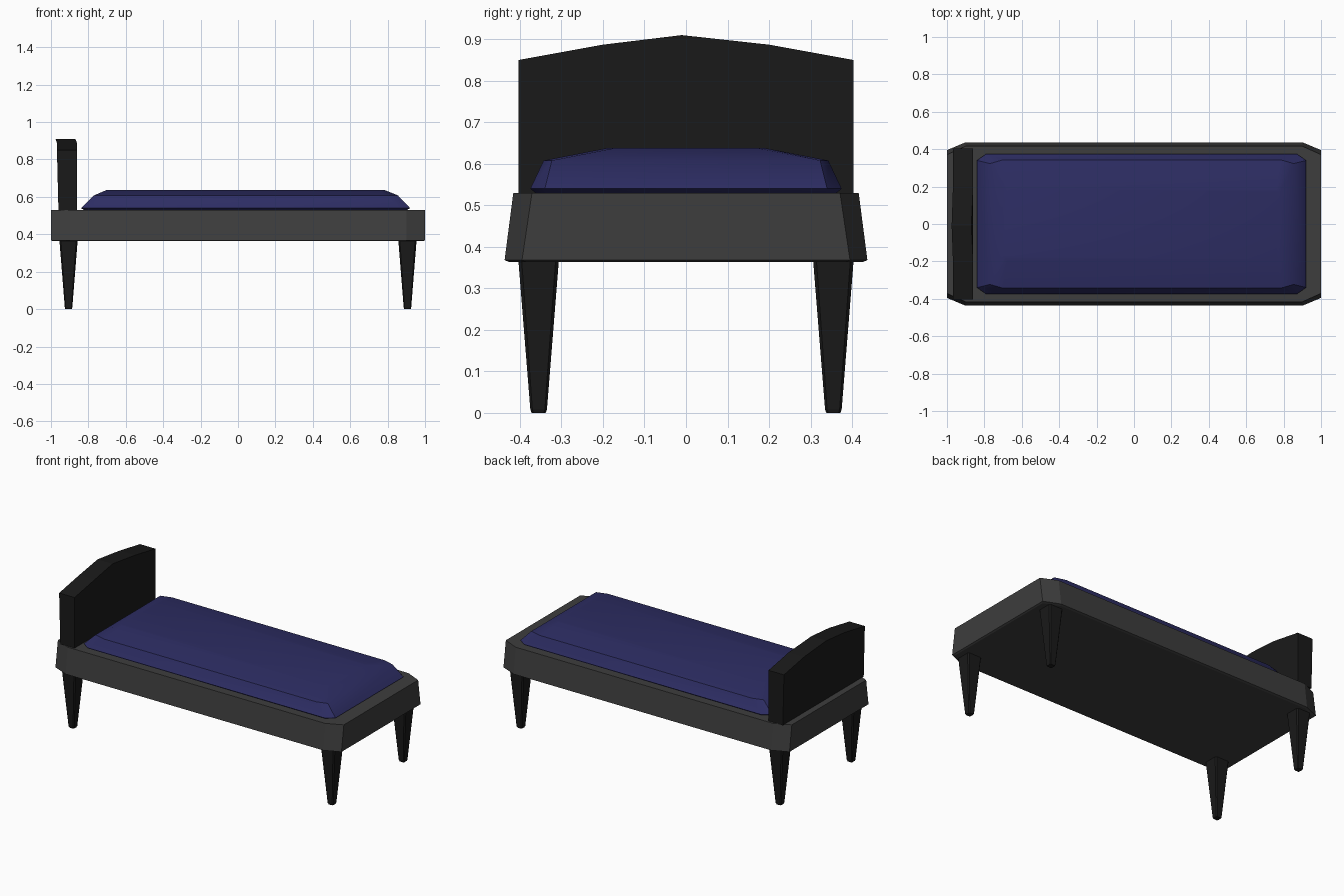
import bpy, bmesh

if "Cube" in bpy.data.objects:
    bpy.data.objects.remove(bpy.data.objects["Cube"])

DARK = (0.010, 0.010, 0.010, 1)
GREY = (0.047, 0.047, 0.047, 1)
BLUE = (0.026, 0.026, 0.125, 1)


def chamfered(x0, x1, y, cx, cy, z):
    """Rectangle ring with cut corners, counter-clockwise."""
    return [(x1, -y + cy, z), (x1, y - cy, z), (x1 - cx, y, z), (x0 + cx, y, z),
            (x0, y - cy, z), (x0, -y + cy, z), (x0 + cx, -y, z), (x1 - cx, -y, z)]


def loft(name, rings, color, offset=(0, 0, 0)):
    """Skin stacked rings and cap both ends."""
    bm = bmesh.new()
    vs = [[bm.verts.new([c + o for c, o in zip(p, offset)]) for p in r] for r in rings]
    n = len(rings[0])
    for a, b in zip(vs, vs[1:]):
        for i in range(n):
            j = (i + 1) % n
            bm.faces.new((a[i], a[j], b[j], b[i]))
    bm.faces.new(vs[0][::-1])
    bm.faces.new(vs[-1])
    bmesh.ops.recalc_face_normals(bm, faces=bm.faces)
    me = bpy.data.meshes.new(name)
    bm.to_mesh(me)
    bm.free()
    ob = bpy.data.objects.new(name, me)
    bpy.context.collection.objects.link(ob)
    mat = bpy.data.materials.new(name)
    mat.diffuse_color = color
    mat.use_nodes = True
    mat.node_tree.nodes["Principled BSDF"].inputs["Base Color"].default_value = mat.diffuse_color
    me.materials.append(mat)
    return ob


# Bed frame: long sides lean inwards, corners cut
loft("bed_frame", [chamfered(-0.99, 0.99, 0.425, 0.1, 0.042, 0.363),
                   chamfered(-1, 1, 0.437, 0.1, 0.042, 0.368),
                   chamfered(-1, 1, 0.416, 0.1, 0.045, 0.53)], GREY)

# Mattress: pillowed block
mattress = loft("mattress", [chamfered(-0.82, 0.9, 0.36, 0.04, 0.03, 0.528),
                             chamfered(-0.84, 0.92, 0.375, 0.05, 0.035, 0.54),
                             chamfered(-0.77, 0.855, 0.343, 0.07, 0.02, 0.608),
                             chamfered(-0.70, 0.78, 0.19, 0.02, 0.02, 0.638)], BLUE)
bpy.context.view_layer.objects.active = mattress
mattress.select_set(True)
bpy.ops.object.shade_smooth_by_angle(angle=0.6)

# Headboard: peaked profile, slightly thicker towards the top
profile = [(-0.404, 0.528), (0.404, 0.528), (0.404, 0.85),
           (0.2, 0.887), (-0.01, 0.91), (-0.2, 0.887), (-0.404, 0.85)]
back = [(-0.96 if z < 0.6 else -0.975 if z > 0.9 else -0.968, y, z) for y, z in profile]
front = [(-0.87 if z > 0.9 else -0.86, y, z) for y, z in profile]
loft("headboard", [back, front], DARK)

# Four tapered legs with cut edges
for sx, end in ((-1, "head"), (1, "foot")):
    for sy, side in ((-1, "front"), (1, "back")):
        rings = [chamfered(-r, r, r, c, c, z)
                 for r, c, z in ((0.017, 0.005, 0), (0.02, 0.005, 0.008), (0.049, 0.008, 0.37))]
        loft(f"{end}_{side}_leg", rings, DARK, (sx * 0.906, sy * 0.355, 0))
